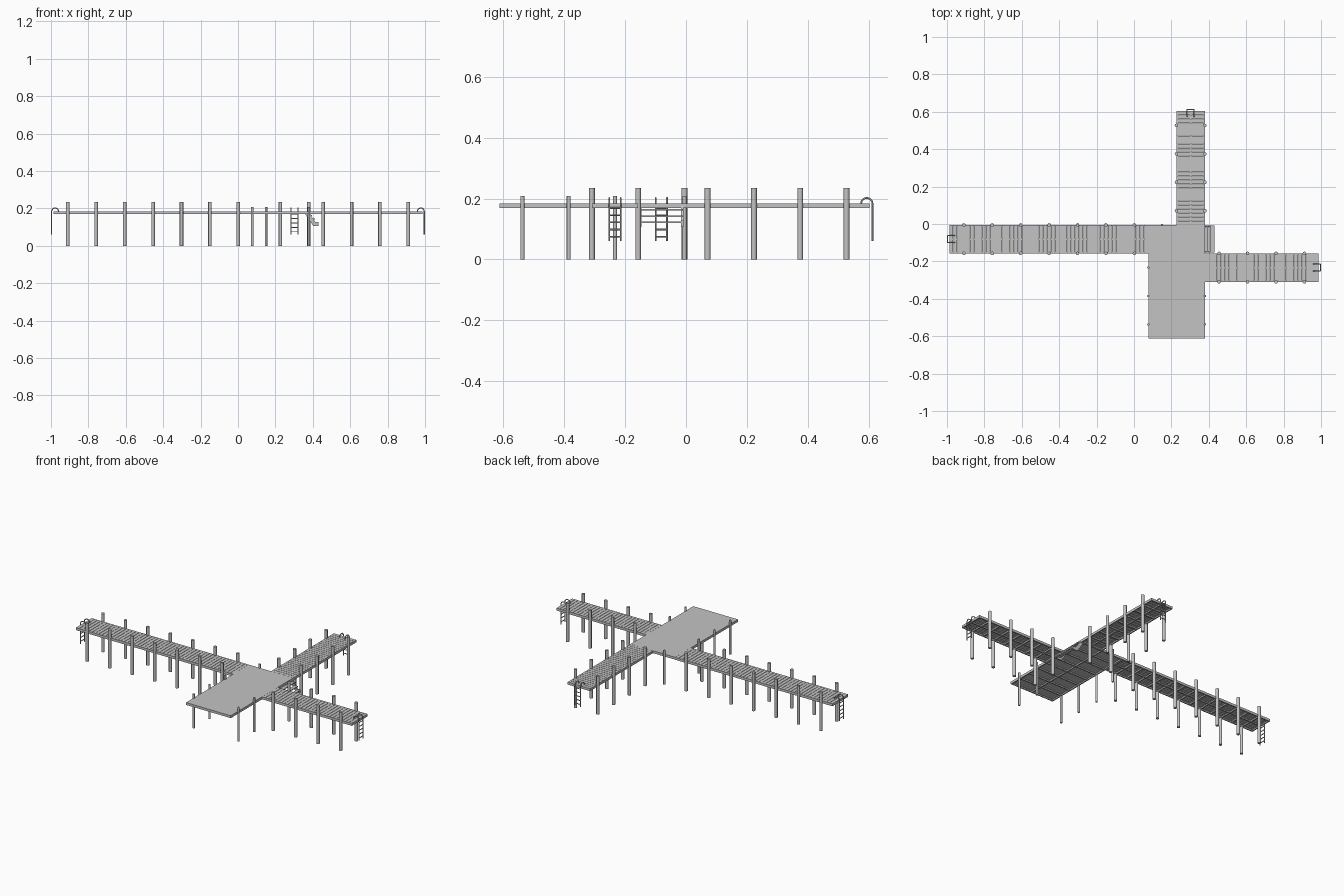
import bpy, bmesh, math
from mathutils import Matrix, Vector

if "Cube" in bpy.data.objects:
    bpy.data.objects.remove(bpy.data.objects["Cube"])


def material(name, v):
    m = bpy.data.materials.new(name)
    m.diffuse_color = (v, v, v, 1)
    m.use_nodes = True
    m.node_tree.nodes["Principled BSDF"].inputs["Base Color"].default_value = m.diffuse_color
    return m


GREY = material("weathered grey", 0.55)
M = 0.152                                   # dock module
X0, X1, X2 = 0.0765, 0.227, 0.379           # platform left, middle, right
YN, YM, YE, YS = -0.005, -0.157, -0.309, -0.612
TOP, PLANK, BOT = 0.184, 0.177, 0.169


def finish(name, bm, smooth=False):
    me = bpy.data.meshes.new(name)
    bm.to_mesh(me)
    bm.free()
    me.materials.append(GREY)
    ob = bpy.data.objects.new(name, me)
    bpy.context.collection.objects.link(ob)
    if smooth:
        bpy.ops.object.select_all(action='DESELECT')
        ob.select_set(True)
        bpy.context.view_layer.objects.active = ob
        bpy.ops.object.shade_smooth_by_angle(angle=math.radians(40))
    return ob


def box(bm, x0, x1, y0, y1, z0, z1):
    mat = Matrix.Translation(((x0 + x1) / 2, (y0 + y1) / 2, (z0 + z1) / 2))
    bmesh.ops.create_cube(bm, size=1, matrix=mat @ Matrix.Diagonal((x1 - x0, y1 - y0, z1 - z0, 1)))


def rod(bm, a, b, r, sides=8):
    a, b = Vector(a), Vector(b)
    d = b - a
    mat = Matrix.Translation((a + b) / 2) @ d.to_track_quat('Z', 'Y').to_matrix().to_4x4()
    bmesh.ops.create_cone(bm, cap_ends=True, segments=sides, radius1=r, radius2=r,
                          depth=d.length, matrix=mat)


def walkway(name, length, mat):
    """Planked walkway running along local +x, width M, centred on y = 0."""
    bm = bmesh.new()
    h, rim = M / 2, 0.007
    # rims and end boards
    for s in (-1, 1):
        y = sorted((s * h, s * (h - rim)))
        box(bm, 0, length, y[0], y[1], BOT, TOP)
    for x in (0, length - rim):
        box(bm, x, x + rim, -h + rim, h - rim, BOT, TOP - 0.0005)
    # planks
    n = round(length / (M / 7))
    p = length / n
    for i in range(n):
        box(bm, i * p + 0.001, (i + 1) * p - 0.001, -h + rim, h - rim, PLANK, TOP)
    # cross joists and centre stringer
    for i in range(1, round(length / M * 2)):
        x = i * M / 2
        box(bm, x - 0.004, x + 0.004, -h + rim, h - rim, BOT, PLANK)
    box(bm, rim, length - rim, -0.004, 0.004, BOT + 0.001, PLANK)
    bm.transform(mat)
    return finish(name, bm)


def place(x, y, deg):
    return Matrix.Translation((x, y, 0)) @ Matrix.Rotation(math.radians(deg), 4, 'Z')


YW, YR, XN = (YN + YM) / 2, (YM + YE) / 2, (X1 + X2) / 2
walkway("west_walkway", 7 * M, place(X0, YW, 180))
walkway("east_walkway", 4 * M, place(X2, YR, 0))
walkway("north_walkway", 4 * M, place(XN, YN, 90))

# broad platform with solid top and joists below
bm = bmesh.new()
box(bm, X0, X2, YS, YN, PLANK, TOP)
for x in (X0, X1 - 0.0035, X2 - 0.007):
    box(bm, x, x + 0.007, YS, YN, BOT, PLANK)
for i in range(9):
    y = YS + 0.0035 + i * (YN - YS - 0.007) / 8
    box(bm, X0 + 0.007, X2 - 0.007, y - 0.0035, y + 0.0035, BOT + 0.0005, PLANK)
finish("platform", bm)

# tall mooring piles beside the walkways
bm = bmesh.new()
piles = [(-0.91 + i * M, y) for i in range(7) for y in (YN, YM)]
piles += [(X2 + M * (i + 0.5), y) for i in range(4) for y in (YM, YE)]
piles += [(x, YN + M * (i + 0.5)) for i in range(4) for x in (X1, X2)]
for x, y in piles:
    rod(bm, (x, y, 0), (x, y, 0.235), 0.0095, 12)
finish("tall_piles", bm, True)

# short piles around the platform
bm = bmesh.new()
for x, y in [(X0, -0.233), (X0, -0.385), (X0, -0.537), (X2, -0.385), (X2, -0.537), (0.15, YN)]:
    rod(bm, (x, y, 0), (x, y, 0.208), 0.0065, 12)
finish("short_piles", bm, True)


def ladder(name, mat):
    """Swim ladder hung on a walkway end; local +x points outward."""
    parts = []
    out, back, z, r = 0.009, -0.028, 0.184, 0.0185
    mid = (out + back) / 2
    for s in (-1, 1):
        cu = bpy.data.curves.new(name + "_rail", 'CURVE')
        cu.dimensions = '3D'
        cu.bevel_depth = 0.003
        cu.bevel_resolution = 1
        cu.use_fill_caps = True
        pts = [(out, 0.06)] + [(mid + r * math.cos(a), z + 0.018 * math.sin(a))
                               for a in (math.pi * k / 8 for k in range(9))] + [(back, 0.18)]
        sp = cu.splines.new('POLY')
        sp.points.add(len(pts) - 1)
        for q, (x, zz) in zip(sp.points, pts):
            q.co = (x, s * 0.0185, zz, 1)
        ob = bpy.data.objects.new(name + ("_left_rail" if s < 0 else "_right_rail"), cu)
        cu.materials.append(GREY)
        ob.matrix_world = mat
        bpy.context.collection.objects.link(ob)
        parts.append(ob)
    bpy.ops.object.select_all(action='DESELECT')
    for ob in parts:
        ob.select_set(True)
    bpy.context.view_layer.objects.active = parts[0]
    bpy.ops.object.convert(target='MESH')
    # rungs
    bm = bmesh.new()
    for i in range(5):
        zz = 0.075 + i * 0.0235
        rod(bm, (out, -0.0185, zz), (out, 0.0185, zz), 0.0026)
    bm.transform(mat)
    finish(name + "_rungs", bm, True)


ladder("west_ladder", place(X0 - 7 * M, YW, 180))
ladder("east_ladder", place(X2 + 4 * M, YR, 0))
ladder("north_ladder", place(XN, YN + 4 * M, 90))

# boarding steps: two sloped stringers and three treads
bm = bmesh.new()
side = [(0.345, 0.184), (0.375, 0.184), (0.412, 0.128), (0.43, 0.128),
        (0.43, 0.107), (0.402, 0.107), (0.36, 0.169), (0.345, 0.169)]
for y in (YM + 0.004, YN - 0.011):
    f = bm.faces.new([bm.verts.new((x, y, z)) for x, z in side])
    ext = bmesh.ops.extrude_face_region(bm, geom=[f])
    bmesh.ops.translate(bm, vec=(0, 0.007, 0),
                        verts=[v for v in ext['geom'] if isinstance(v, bmesh.types.BMVert)])
bmesh.ops.recalc_face_normals(bm, faces=bm.faces)
for i in range(3):
    x, z = 0.376 + i * 0.017, 0.160 - i * 0.020
    box(bm, x, x + 0.02, YM + 0.005, YN - 0.005, z, z + 0.005)
finish("boarding_steps", bm)
